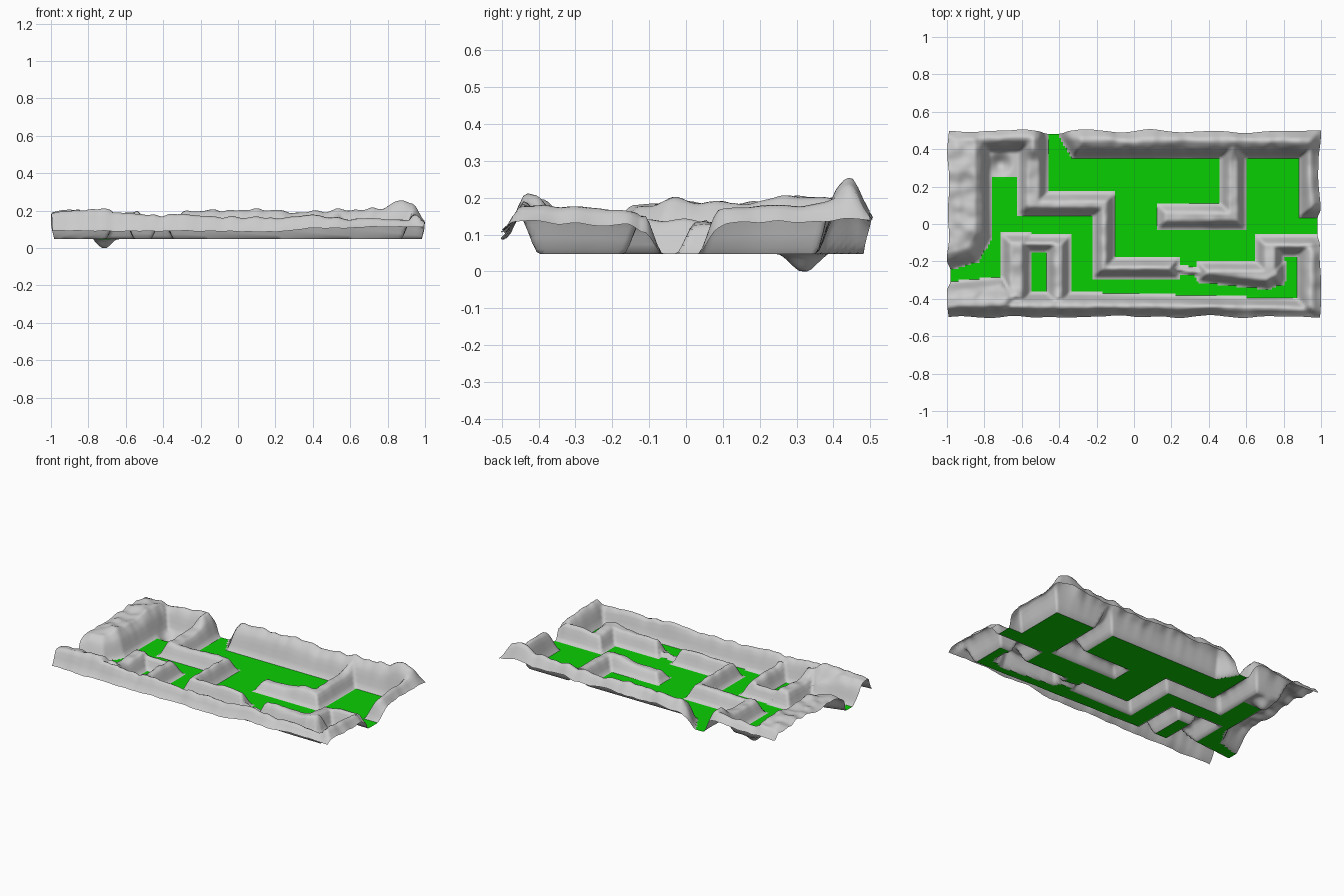
import bpy, math
from mathutils import Vector, noise

if "Cube" in bpy.data.objects:
    bpy.data.objects.remove(bpy.data.objects["Cube"])

FLOOR = 0.047
NX, NY = 176, 88          # terrain grid
LX, LY = 0.982, 0.482     # half extents before the ragged edge


def rect(x0, y0, x1, y1):
    return [(x0, y0), (x1, y0), (x1, y1), (x0, y1)]


# Convex wall footprints (counter-clockwise); outer walls run past the border
WALLS = [
    [(-1.3, -.7), (1.3, -.7), (1.3, -.41), (-.3, -.365), (-1.3, -.36)],      # front
    [(-1.3, -.7), (-.6, -.7), (-.6, -.35), (-.7, -.28), (-1.3, -.34)],       # front left
    [(-1.3, -.3), (-1, -.25), (-.83, -.2), (-.76, -.07), (-.77, .7), (-1.3, .7)],  # left
    rect(-1.3, .38, -.47, .7),                                               # back left
    [(-.33, .35), (1.3, .35), (1.3, .7), (-.53, .7)],                        # back
    rect(.88, .03, 1.3, .7), rect(.87, -.7, 1.3, -.07),                      # right
    rect(-.71, -.45, -.55, -.05), rect(-.47, -.45, -.34, -.06),              # front stubs
    rect(-.66, -.15, -.38, -.06),                                            # thin bridge
    rect(-.62, .05, -.46, .6), rect(-.61, .04, -.1, .17),                    # stepped wall
    rect(-.22, -.28, -.1, .15), rect(-.22, -.29, .24, -.18),
    [(.12, -.25), (.42, -.29), (.44, -.25), (.14, -.205)],                   # thin ridge
    [(.34, -.31), (.72, -.35), (.81, -.3), (.81, -.2), (.34, -.2)],
    rect(.65, -.33, .80, -.06), rect(.65, -.17, 1.3, -.06),
    rect(.46, -.02, .60, .5), rect(.12, -.03, .6, .11),                      # hook wall
]


def half_planes(poly):
    planes = []
    for (ax, ay), (bx, by) in zip(poly, poly[1:] + poly[:1]):
        l = math.hypot(bx - ax, by - ay)
        planes.append((-(by - ay) / l, (bx - ax) / l, ax, ay))
    return planes


PLANES = [half_planes(w) for w in WALLS]


def depth(x, y):
    """How far inside the nearest wall footprint the point lies."""
    return max(min(nx * (x - ax) + ny * (y - ay) for nx, ny, ax, ay in p) for p in PLANES)


def smooth(t):
    t = max(0.0, min(1.0, t))
    return t * t * (3 - 2 * t)


def wobble(x, y, scale, seed):
    return noise.noise(Vector((x * scale, y * scale, seed)))


def height(x, y, d):
    z = FLOOR
    if d > 0:
        # border walls stand taller than the inner ones
        border = max(smooth((abs(x) - .74) / .12), smooth((abs(y) - .33) / .08))
        rise = (.092 + .023 * border) * smooth(d / .055) + .036 * smooth((d - .04) / .05) * border
        rise *= 1 + .22 * wobble(x, y, 5, 3.3) + .10 * wobble(x, y, 16, 7.1)
        if .1 < x < .45 and -.05 < y < .13:            # worn end of the hook wall
            rise *= 1 - .3 * smooth((.45 - x) / .12)
        peak = math.exp(-((x - .89) ** 2 + (y - .43) ** 2) / .006)
        rise += .06 * peak * smooth(d / .05)
        # outer rim droops towards the border
        front = smooth((-y - .43) / .055) * (.72 - .15 * smooth(x))
        side = max(smooth((y - .445) / .05), smooth((x - .93) / .06),
                   .3 * smooth((-x - .93) / .06)) * .45
        z += rise * (1 - max(front, side))
    # small pit in the back left room
    r = math.hypot(x + .715, y - .32)
    if r < .075:
        z -= .05 * smooth(1 - r / .075)
    return max(z, 0)


# Sample the terrain
pts, dep = [], []
for j in range(NY + 1):
    for i in range(NX + 1):
        u, v = -1 + 2 * i / NX, -1 + 2 * j / NY
        x, y = u * LX, v * LY
        d = depth(x, y)
        z = height(x, y, d)
        if d > 0:                       # ragged outer edge
            x += u ** 15 * .011 * (1 + 1.5 * wobble(x, y, 6, 1.7)) * smooth(d / .05)
            y += v ** 15 * .014 * (1 + 1.2 * wobble(x, y, 6, 9.2)) * smooth(d / .05)
        pts.append((max(-1, min(1, x)), y, z))
        dep.append(d)

floor_faces, wall_faces = [], []
for j in range(NY):
    for i in range(NX):
        a = j * (NX + 1) + i
        f = (a, a + 1, a + NX + 2, a + NX + 1)
        x, y, _ = pts[a]
        pit = -.78 < x < -.6 and .25 < y < .39
        is_floor = all(dep[k] <= .004 for k in f) and not pit
        (floor_faces if is_floor else wall_faces).append(f)


def make(name, faces):
    used = sorted({k for f in faces for k in f})
    remap = {k: n for n, k in enumerate(used)}
    me = bpy.data.meshes.new(name)
    me.from_pydata([pts[k] for k in used], [], [[remap[k] for k in f] for f in faces])
    me.polygons.foreach_set("use_smooth", [True] * len(faces))
    ob = bpy.data.objects.new(name, me)
    bpy.context.collection.objects.link(ob)
    return ob


# Rock walls and green ground
make("rock_walls", wall_faces)
ground = make("ground", floor_faces)
green = bpy.data.materials.new("green")
green.diffuse_color = (0.003, 0.62, 0.001, 1)
green.use_nodes = True
green.node_tree.nodes["Principled BSDF"].inputs["Base Color"].default_value = green.diffuse_color
ground.data.materials.append(green)
